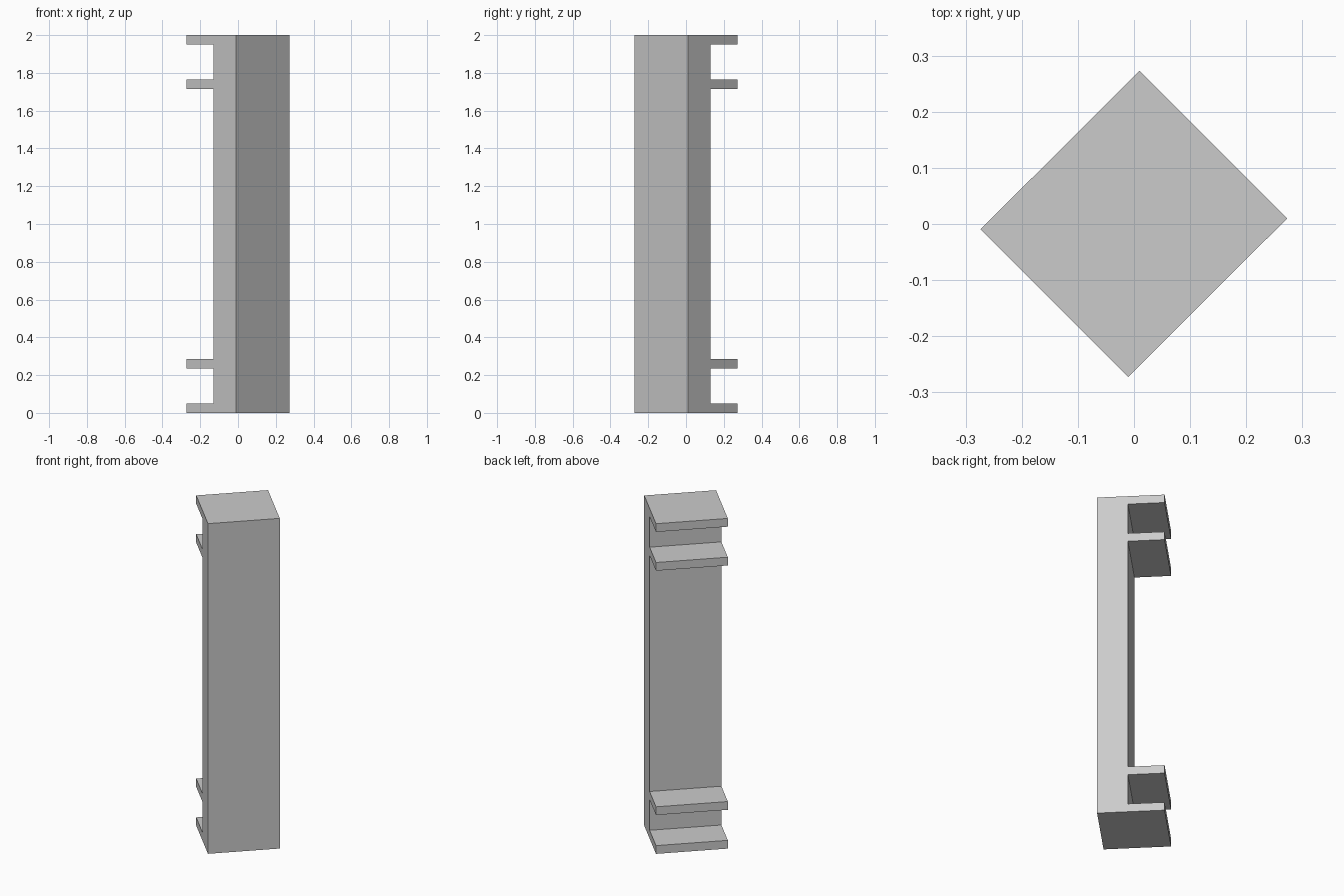
import bpy, bmesh
from mathutils import Vector

if "Cube" in bpy.data.objects:
    bpy.data.objects.remove(bpy.data.objects["Cube"])

HEIGHT = 2.0
SLAB = 0.17          # thickness of the upright
DEPTH = 0.372        # upright plus ledges
CORNER = Vector((-0.0105, -0.2725, 0))
ALONG = Vector((0.2835, 0.2825, 0))          # width direction of the front face
BACK = Vector((-1, 1, 0)).normalized()       # direction the ledges project
LEDGES = [(0.0, 0.05), (0.235, 0.285), (1.715, 1.765), (1.95, HEIGHT)]

grey = bpy.data.materials.new("light_grey")
grey.diffuse_color = (0.6, 0.6, 0.6, 1)
grey.use_nodes = True
grey.node_tree.nodes["Principled BSDF"].inputs["Base Color"].default_value = grey.diffuse_color

# Side profile (depth, height): flat front, four ledges at the back
profile = [(0, HEIGHT), (0, 0)]
for low, high in LEDGES:
    steps = [(SLAB, low), (DEPTH, low), (DEPTH, high), (SLAB, high)]
    if low == 0:
        steps = steps[1:]
    if high == HEIGHT:
        steps = steps[:-1]
    profile += steps

# Sweep the profile across the width
bm = bmesh.new()
face = bm.faces.new([bm.verts.new(CORNER + BACK * d + Vector((0, 0, z))) for d, z in profile])
swept = bmesh.ops.extrude_face_region(bm, geom=[face])
bmesh.ops.translate(bm, vec=ALONG, verts=[g for g in swept["geom"] if isinstance(g, bmesh.types.BMVert)])
bmesh.ops.recalc_face_normals(bm, faces=bm.faces)

mesh = bpy.data.meshes.new("ledged_upright")
bm.to_mesh(mesh)
bm.free()
mesh.materials.append(grey)
upright = bpy.data.objects.new("ledged_upright", mesh)
bpy.context.collection.objects.link(upright)
